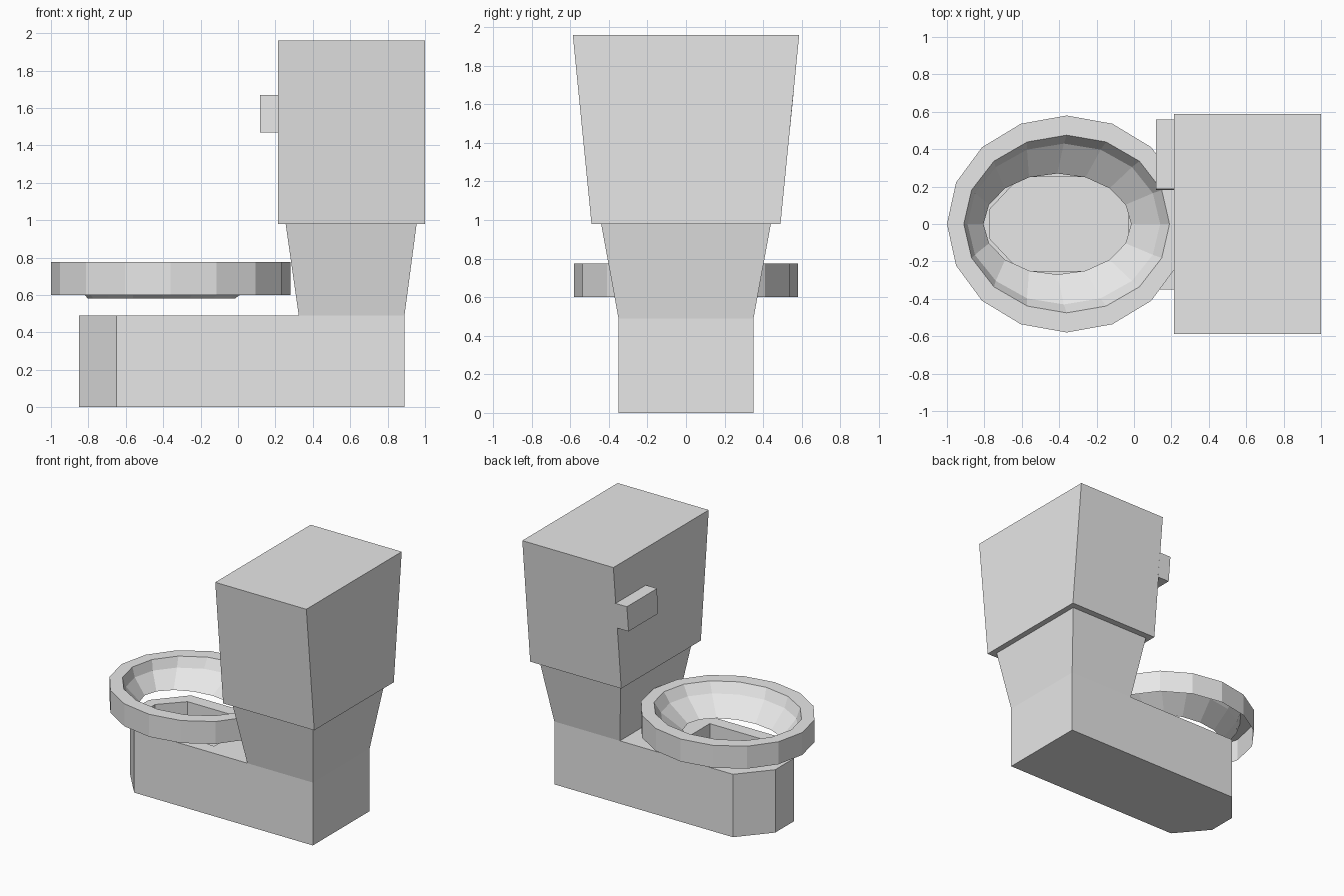
import bpy, bmesh, math

if "Cube" in bpy.data.objects:
    bpy.data.objects.remove(bpy.data.objects["Cube"])

ceramic = bpy.data.materials.new("ceramic grey")
ceramic.diffuse_color = (0.8, 0.8, 0.8, 1)
ceramic.use_nodes = True
ceramic.node_tree.nodes["Principled BSDF"].inputs["Base Color"].default_value = ceramic.diffuse_color


def loft(name, rings, cap_start=True, cap_end=True):
    """Bridge equal-sized point rings into one flat-shaded mesh."""
    bm = bmesh.new()
    loops = [[bm.verts.new(p) for p in ring] for ring in rings]
    n = len(loops[0])
    for a, b in zip(loops, loops[1:]):
        for i in range(n):
            j = (i + 1) % n
            bm.faces.new((a[i], a[j], b[j], b[i]))
    if cap_start:
        bm.faces.new(loops[0][::-1])
    if cap_end:
        bm.faces.new(loops[-1])
    me = bpy.data.meshes.new(name)
    bm.to_mesh(me)
    bm.free()
    me.materials.append(ceramic)
    ob = bpy.data.objects.new(name, me)
    bpy.context.collection.objects.link(ob)
    return ob


def rect(x0, x1, y0, y1, z):
    return [(x0, y0, z), (x1, y0, z), (x1, y1, z), (x0, y1, z)]


def mirrored(half, z):
    """Closed outline from its -y half, mirrored over y = 0."""
    return ([(x, -y, z) for x, y in half] +
            [(x, y, z) for x, y in reversed(half)])


def oval(cx, rx, ry, z, n=16):
    return [(cx + rx * math.cos(math.tau * i / n),
             ry * math.sin(math.tau * i / n), z) for i in range(n)]


# Base with chamfered nose and a sunken basin
outer = [(-0.85, 0.115), (-0.65, 0.35), (0.89, 0.35)]
inner = [(-0.77, 0.08), (-0.61, 0.25), (-0.03, 0.25)]
loft("base", [mirrored(outer, 0), mirrored(outer, 0.49),
              mirrored(inner, 0.49), mirrored(inner, 0.25)])

# Flared column under the tank
loft("column", [rect(0.325, 0.89, -0.35, 0.35, 0.49),
                rect(0.255, 0.955, -0.44, 0.44, 0.98)], cap_start=False)

# Tank, widening towards the top
loft("tank", [rect(0.215, 1, -0.49, 0.49, 0.98),
              rect(0.215, 1, -0.587, 0.587, 1.96)])

# Flush handle, following the tank's side slope
loft("flush_handle", [rect(0.118, 0.22, 0.181, 0.539, 1.47),
                      rect(0.118, 0.22, 0.187, 0.559, 1.67)])

# Seat: open-bottomed oval rim with a funnel-shaped inside
loft("seat", [oval(-0.36, 0.64, 0.58, 0.60),
              oval(-0.36, 0.64, 0.58, 0.775),
              oval(-0.36, 0.55, 0.475, 0.775),
              oval(-0.375, 0.515, 0.43, 0.70),
              oval(-0.41, 0.395, 0.27, 0.582)], cap_start=False, cap_end=False)
